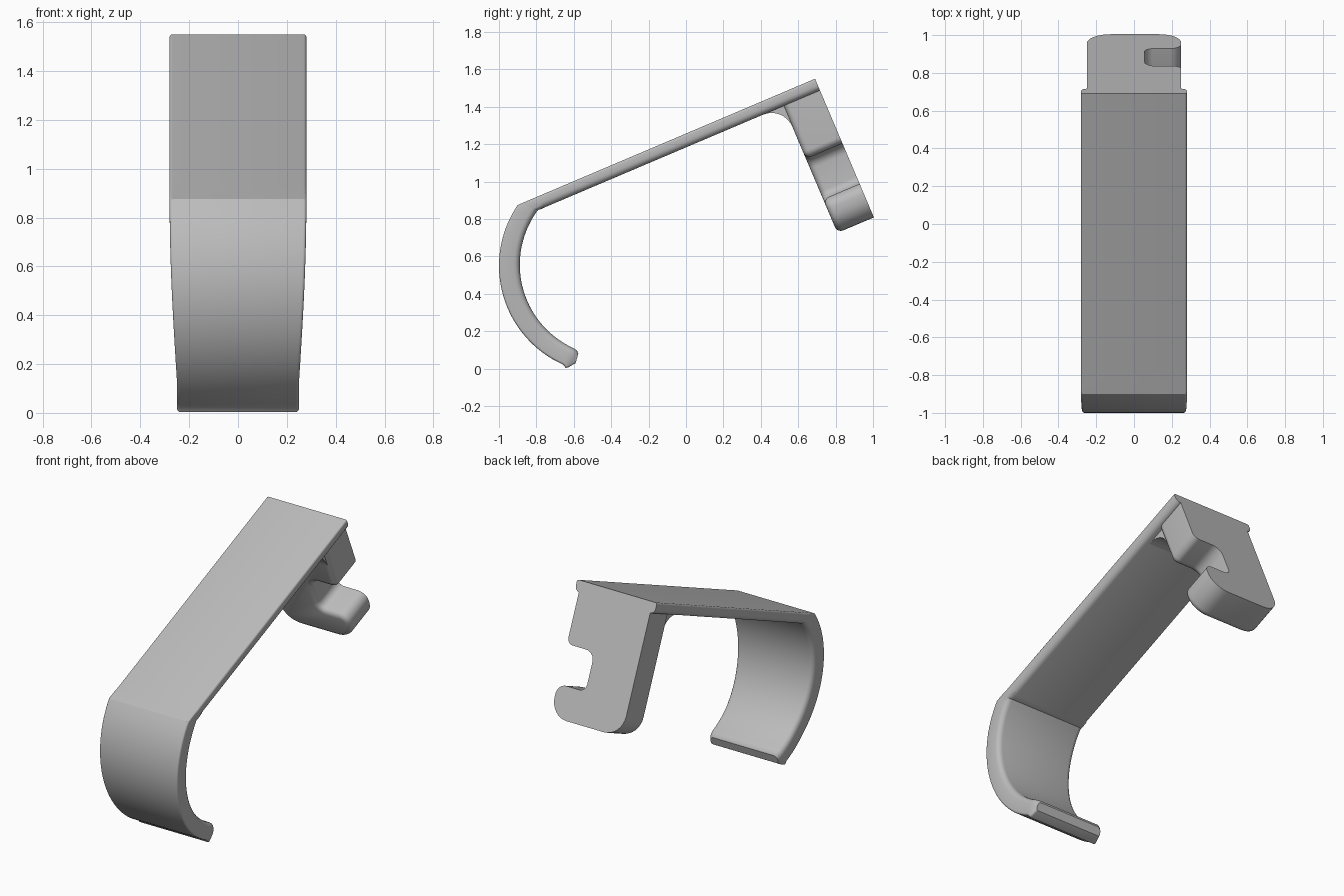
import bpy, bmesh
from math import sin, cos, radians, pi, atan2
from mathutils import Vector

cube = bpy.data.objects.get("Cube")
if cube:
    bpy.data.objects.remove(cube)

grey = bpy.data.materials.new("plain grey")
grey.use_nodes = True
grey.diffuse_color = (0.5, 0.5, 0.5, 1)
grey.node_tree.nodes["Principled BSDF"].inputs["Base Color"].default_value = (0.5, 0.5, 0.5, 1)

# Slanted frame: U runs back along the arm, V runs down from its top face
KNEE, END = Vector((0, -0.90, 0.875)), Vector((0, 0.69, 1.55))
U = (END - KNEE).normalized()
V = Vector((0, U.z, -U.y))
THICK, WIDTH = 0.068, 0.28
LENGTH = (END - KNEE).length


def finish(name, bm):
    bmesh.ops.recalc_face_normals(bm, faces=bm.faces)
    mesh = bpy.data.meshes.new(name)
    bm.to_mesh(mesh)
    bm.free()
    mesh.materials.append(grey)
    ob = bpy.data.objects.new(name, mesh)
    bpy.context.collection.objects.link(ob)
    bpy.ops.object.select_all(action="DESELECT")
    ob.select_set(True)
    bpy.context.view_layer.objects.active = ob
    bpy.ops.object.shade_smooth_by_angle(angle=radians(32))


def section(outer, inner, w):
    """Rounded strip section: small radius outside, large radius inside."""
    t = (inner - outer).length
    d = (inner - outer) / t
    half = []
    for r, depth, start in ((min(0.012, 0.3 * t), 0, -90), (min(0.032, 0.5 * t), t, 0)):
        for i in range(5):
            a = radians(start + 90 * i / 4)
            cd = r if depth == 0 else t - r
            half.append((w - r + r * cos(a), cd + r * sin(a)))
    ring = half + [(-x, s) for x, s in reversed(half)]
    return [outer + d * s + Vector((x, 0, 0)) for x, s in ring]


def loft(name, sections):
    bm = bmesh.new()
    rings = [[bm.verts.new(p) for p in s] for s in sections]
    for a, b in zip(rings, rings[1:]):
        for i in range(len(a)):
            j = (i + 1) % len(a)
            bm.faces.new((a[i], a[j], b[j], b[i]))
    bm.faces.new(rings[0])
    bm.faces.new(rings[-1])
    finish(name, bm)


# Arm and curved hook, swept as one strip
def hook_width(z):
    return 0.25 + 0.03 * sin(pi / 2 * min(1, max(0, (z - 0.12) / 0.755)))


strip = []
for s in (0, 0.02, 0.5, 0.9, 0.94):
    p = END - U * LENGTH * s
    strip.append(section(p, p + V * THICK, WIDTH))
inner_knee = Vector((0, -0.783, 0.853))
strip.append(section(KNEE + U * 0.05, inner_knee + U * 0.05, WIDTH))
strip.append(section(KNEE + U * 0.012, inner_knee + Vector((0, 0.008, 0)), WIDTH))
CENTRE = Vector((0, -0.422, 0.55))
first_out = atan2(KNEE.z - CENTRE.z, KNEE.y - CENTRE.y)
first_in = radians(141)
last = radians(246)
STEPS = 32
for i in range(STEPS + 1):
    f = i / STEPS
    a, b = first_out + (last - first_out) * f, first_in + (last - first_in) * f
    outer = CENTRE + Vector((0, cos(a), sin(a))) * 0.578
    inner = CENTRE + Vector((0, cos(b), sin(b))) * (0.466 + 0.009 * abs(2 * f - 1) ** 2)
    strip.append(section(outer, inner, hook_width(outer.z)))
# Rounded hook tip
for oy, oz, iy, iz, w in ((-0.643, 0.004, -0.598, 0.107, 0.249), (-0.628, 0.008, -0.583, 0.097, 0.244),
                          (-0.590, 0.030, -0.576, 0.080, 0.236)):
    strip.append(section(Vector((0, oy, oz)), Vector((0, iy, iz)), w))
loft("arm_and_hook", strip)


def rounded(corners, steps=8):
    """Outline with each (a, b, radius) corner replaced by an arc."""
    pts = []
    n = len(corners)
    for i, (a, b, r) in enumerate(corners):
        c = Vector((a, b))
        if r == 0:
            pts.append(c)
            continue
        p = (Vector(corners[i - 1][:2]) - c).normalized()
        q = (Vector(corners[(i + 1) % n][:2]) - c).normalized()
        for k in range(steps + 1):
            t = pi / 2 * k / steps
            pts.append(c + p * r * (1 - sin(t)) + q * r * (1 - cos(t)))
    return pts


# Mounting block: plate with a side notch, front edges rounded
DEPTH = 0.212
outline = rounded([
    (-0.25, 0.05, 0), (-0.25, 0.805, 0.125), (0.25, 0.805, 0.115), (0.25, 0.61, 0.06),
    (0.055, 0.61, 0.045), (0.055, 0.375, 0.06), (0.25, 0.375, 0.04), (0.25, 0.05, 0)])
bm = bmesh.new()
back, front = [[bm.verts.new(END + U * u + V * p.y + Vector((p.x, 0, 0))) for p in outline]
               for u in (0, -DEPTH)]
bm.faces.new(back)
bm.faces.new(front)
for i in range(len(back)):
    j = (i + 1) % len(back)
    bm.faces.new((back[i], back[j], front[j], front[i]))
rim = [bm.edges.get((front[i], front[i + 1])) for i in range(len(front) - 1)]
bmesh.ops.recalc_face_normals(bm, faces=bm.faces)
bmesh.ops.bevel(bm, geom=rim, offset=0.033, offset_type="OFFSET", segments=4, profile=0.5,
                affect="EDGES", clamp_overlap=False)
finish("mounting_block", bm)

# Concave fillet joining the arm underside to the block
R = 0.12
curve = [(-DEPTH + 0.06, THICK - 0.01), (-DEPTH - R, THICK - 0.01)]
for k in range(11):
    t = pi / 2 * k / 10
    curve.append((-DEPTH - R + R * sin(t), THICK + R - R * cos(t)))
curve.append((-DEPTH + 0.06, THICK + R))
loft("joint_fillet", [[END + U * u + V * v + Vector((x, 0, 0)) for u, v in curve]
                      for x in (-0.228, 0.228)])
